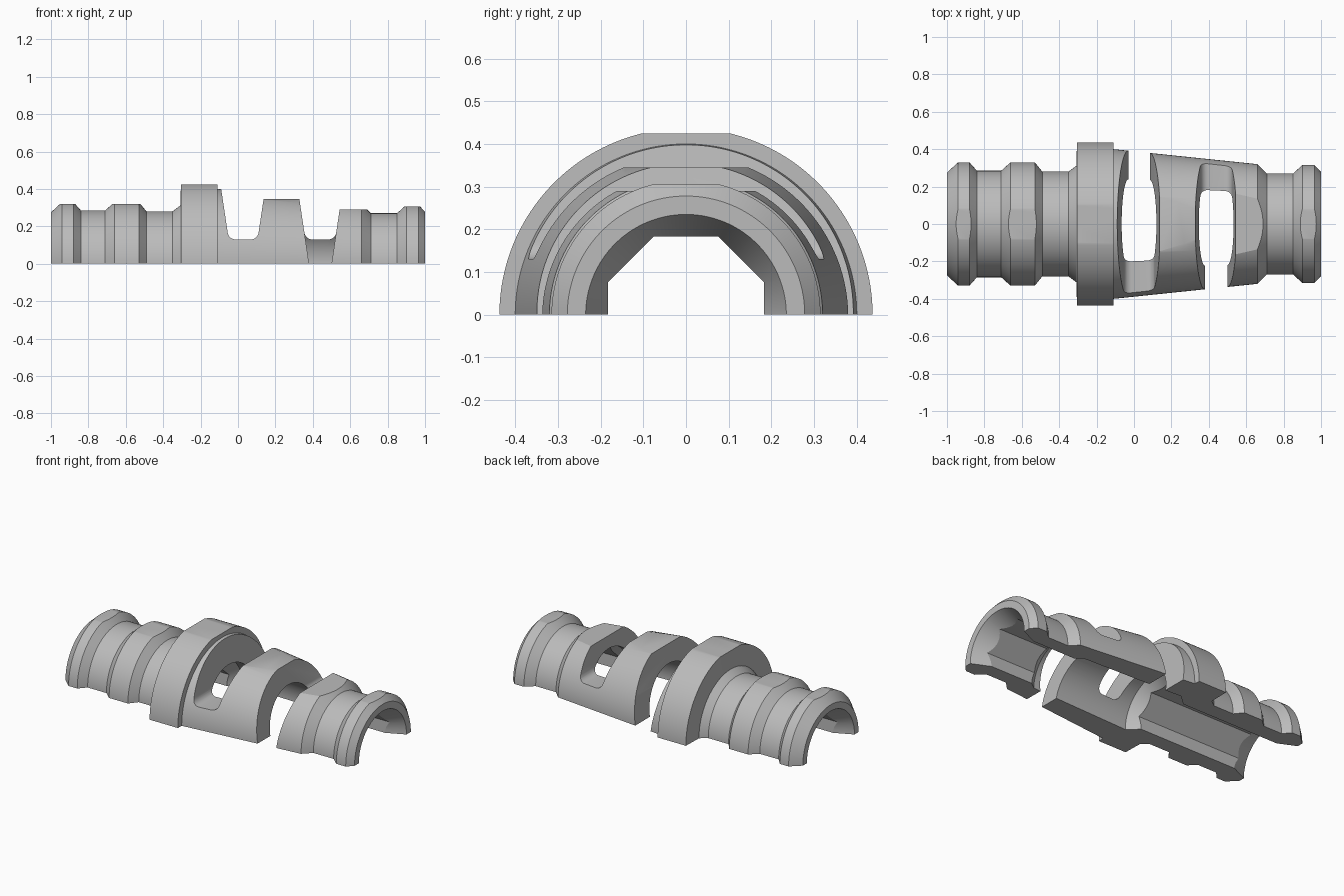
import bpy, bmesh
from math import pi, cos, sin

cube = bpy.data.objects.get("Cube")
if cube:
    bpy.data.objects.remove(cube)

grey = bpy.data.materials.new("plain grey")
grey.use_nodes = True
grey.diffuse_color = (0.5, 0.5, 0.5, 1)
grey.node_tree.nodes["Principled BSDF"].inputs["Base Color"].default_value = (0.5, 0.5, 0.5, 1)


def make_object(name, bm):
    bmesh.ops.recalc_face_normals(bm, faces=bm.faces[:])
    mesh = bpy.data.meshes.new(name)
    bm.to_mesh(mesh)
    bm.free()
    mesh.materials.append(grey)
    obj = bpy.data.objects.new(name, mesh)
    bpy.context.collection.objects.link(obj)
    return obj


def lathe(name, profile, sides, half=False):
    """Solid turned about the x axis from (x, radius) pairs."""
    bm = bmesh.new()
    count = sides + 1 if half else sides
    rings = []
    for x, r in profile:
        ring = []
        for i in range(count):
            a = pi * i / sides if half else 2 * pi * (i + 0.5) / sides
            ring.append(bm.verts.new((x, r * cos(a), r * sin(a))))
        rings.append(ring)
    for a, b in zip(rings, rings[1:]):
        for i in range(sides):
            j = (i + 1) % count
            bm.faces.new((a[i], a[j], b[j], b[i]))
    bm.faces.new(rings[0])
    bm.faces.new(rings[-1])
    if half:
        bm.faces.new([r[0] for r in rings] + [r[-1] for r in reversed(rings)])
    return make_object(name, bm)


def prism(name, outline, y0, y1, rounding=0):
    """Outline in x and z extruded along y; its first two corners may be rounded."""
    bm = bmesh.new()
    front = [bm.verts.new((x, y0, z)) for x, z in outline]
    back = [bm.verts.new((x, y1, z)) for x, z in outline]
    bm.faces.new(front)
    bm.faces.new(back)
    n = len(outline)
    for i in range(n):
        j = (i + 1) % n
        bm.faces.new((front[i], front[j], back[j], back[i]))
    if rounding:
        edges = [bm.edges.get((front[i], back[i])) for i in (0, 1)]
        bmesh.ops.bevel(bm, geom=edges, offset=rounding, segments=6,
                        profile=0.5, affect='EDGES')
    return make_object(name, bm)


# Ribbed outer body with collar and tapered sleeve
shell = lathe("half_sleeve", [
    (-1, 0.275), (-0.94, 0.33), (-0.88, 0.33), (-0.84, 0.285), (-0.71, 0.285),
    (-0.66, 0.33), (-0.53, 0.33), (-0.49, 0.28), (-0.35, 0.28), (-0.308, 0.312),
    (-0.305, 0.437), (-0.11, 0.437), (-0.109, 0.4), (0.66, 0.32), (0.71, 0.27),
    (0.85, 0.27), (0.9, 0.315), (0.965, 0.315), (1, 0.278)], 96, half=True)

cutters = []

# Flats along the top
for x0, x1, z in [(-1.1, -0.315, 0.32), (-0.33, -0.1, 0.425), (0, 0.44, 0.345),
                  (0.44, 0.78, 0.29), (0.78, 1.1, 0.305)]:
    cutters.append(prism("flat_cutter", [(x0, z), (x1, z), (x1, 0.6), (x0, 0.6)], -0.6, 0.6))

# Eight-sided bore, round chamber and flared mouths
apothem = 0.183
cutters.append(lathe("bore_cutter", [(x, apothem / cos(pi / 8)) for x in (-1.2, 1.2)], 8))
cutters.append(lathe("chamber_cutter", [(-0.22, 0.17), (-0.14, 0.243), (0.55, 0.217),
                                        (0.61, 0.17)], 96))
for s in (-1, 1):
    cutters.append(lathe("mouth_cutter", [(s * 0.86, 0.17), (s, 0.235), (s * 1.1, 0.281)], 96))

# Tapered cross slots: each leaves a bridge on one side and opens the other
for left, right, side in [(-0.03, 0.085, 1), (0.38, 0.5, -1)]:
    def slot(z):
        return [(left - 0.15 * z, z), (right + 0.15 * z, z)]
    top = slot(0.6)[::-1]
    cutters.append(prism("slot_cutter", slot(0.13) + top, -0.7, 0.7, 0.035))
    cutters.append(prism("slot_cutter", slot(-0.1) + top, side * 0.01, side * 0.72))

bpy.ops.object.select_all(action='DESELECT')
bpy.context.view_layer.objects.active = shell
shell.select_set(True)
for cutter in cutters:
    mod = shell.modifiers.new("cut", 'BOOLEAN')
    mod.operation = 'DIFFERENCE'
    mod.solver = 'EXACT'
    mod.object = cutter
    bpy.ops.object.modifier_apply(modifier=mod.name)
    bpy.data.objects.remove(cutter)

bpy.ops.object.shade_smooth_by_angle(angle=0.4)
